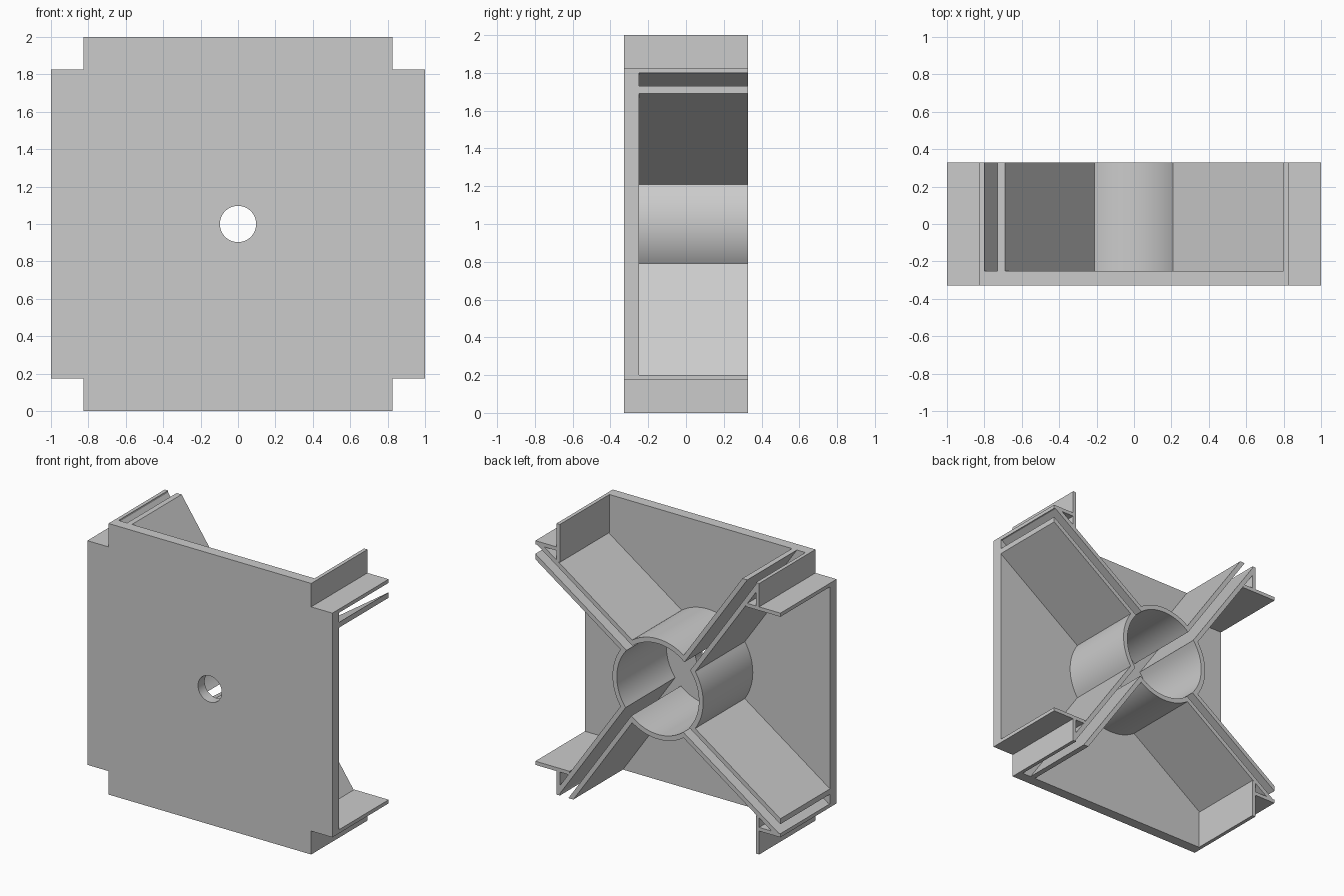
import bpy, bmesh
from math import sin, cos, pi, atan, asin, hypot

cube = bpy.data.objects.get("Cube")
if cube:
    bpy.data.objects.remove(cube)

grey = bpy.data.materials.new("light grey plastic")
grey.use_nodes = True
colour = (0.6, 0.6, 0.6, 1)
grey.diffuse_color = colour
grey.node_tree.nodes["Principled BSDF"].inputs["Base Color"].default_value = colour

FRONT, FLOOR, BACK = -0.328, -0.25, 0.328
EDGE, WALL_OUT, WALL_IN = 1.0, 0.827, 0.8
R_OUT, R_IN, R_HOLE = 0.37, 0.335, 0.097
SLOPE = 0.69
MID = 1.0  # height of the hub axis


def turn(points, quarter):
    """Rotate x-z profile points by quarter turns."""
    for _ in range(quarter):
        points = [(-z, x) for x, z in points]
    return points


def arc(radius, start, end, steps):
    return [(radius * cos(start + (end - start) * i / steps),
             radius * sin(start + (end - start) * i / steps))
            for i in range(steps + 1)]


def prism(name, loops, y0, y1):
    """Fill closed x-z loops (later loops are holes) and extrude along y."""
    bm = bmesh.new()
    for loop in loops:
        verts = [bm.verts.new((x, y0, z + MID)) for x, z in loop]
        for a, b in zip(verts, verts[1:] + verts[:1]):
            bm.edges.new((a, b))
    bmesh.ops.triangle_fill(bm, edges=bm.edges[:], use_beauty=True)
    new = bmesh.ops.extrude_face_region(bm, geom=bm.faces[:],
                                        use_keep_orig=True)["geom"]
    bmesh.ops.translate(bm, vec=(0, y1 - y0, 0),
                        verts=[v for v in new if isinstance(v, bmesh.types.BMVert)])
    bmesh.ops.recalc_face_normals(bm, faces=bm.faces[:])
    mesh = bpy.data.meshes.new(name)
    bm.to_mesh(mesh)
    bm.free()
    mesh.materials.append(grey)
    obj = bpy.data.objects.new(name, mesh)
    bpy.context.collection.objects.link(obj)
    bpy.ops.object.select_all(action='DESELECT')
    obj.select_set(True)
    bpy.context.view_layer.objects.active = obj
    bpy.ops.object.shade_smooth_by_angle(angle=pi / 6)


def box(name, x0, x1, z0, z1, quarter):
    outline = [(x0, z0), (x1, z0), (x1, z1), (x0, z1)]
    prism(name, [turn(outline, quarter)], FLOOR - 0.01, BACK)


def fin_angle(offset, radius):
    """Angle where the line z = SLOPE * x + offset crosses a circle."""
    return atan(SLOPE) + asin(offset / hypot(1, SLOPE) / radius)


# Front plate with notched corners and a round hole
corner = [(EDGE, -WALL_OUT), (EDGE, WALL_OUT), (WALL_OUT, WALL_OUT)]
plate = [p for q in range(4) for p in turn(corner, q)]
hole = arc(R_HOLE, 0, 2 * pi, 48)[:-1]
prism("front_plate", [plate, hole], FRONT, FLOOR)

# Hub quarter: an arc with a free fin above and an anchored fin below
outer = arc(R_OUT, fin_angle(0, R_OUT), fin_angle(0.16, R_OUT) - pi / 2, 20)
inner = arc(R_IN, fin_angle(0.12, R_IN) - pi / 2, fin_angle(0.04, R_IN), 20)
shell = ([(EDGE, SLOPE)] + outer
         + [(WALL_IN + 0.01, -(WALL_IN + 0.01 - 0.16) / SLOPE),
            (WALL_IN + 0.01, -EDGE)]
         + inner + [(EDGE, SLOPE + 0.04)])

sides = ["left", "top", "right", "bottom"]
for q, side in enumerate(sides):
    prism(side + "_hub_quarter", [turn(shell, q)], FLOOR - 0.01, BACK)
    # Corner flanges meeting at the notch
    box(side + "_long_flange", 0.72, EDGE, -WALL_OUT, -WALL_IN, q)
    box(side + "_short_flange", WALL_IN, WALL_OUT, -EDGE, -WALL_IN, q)
